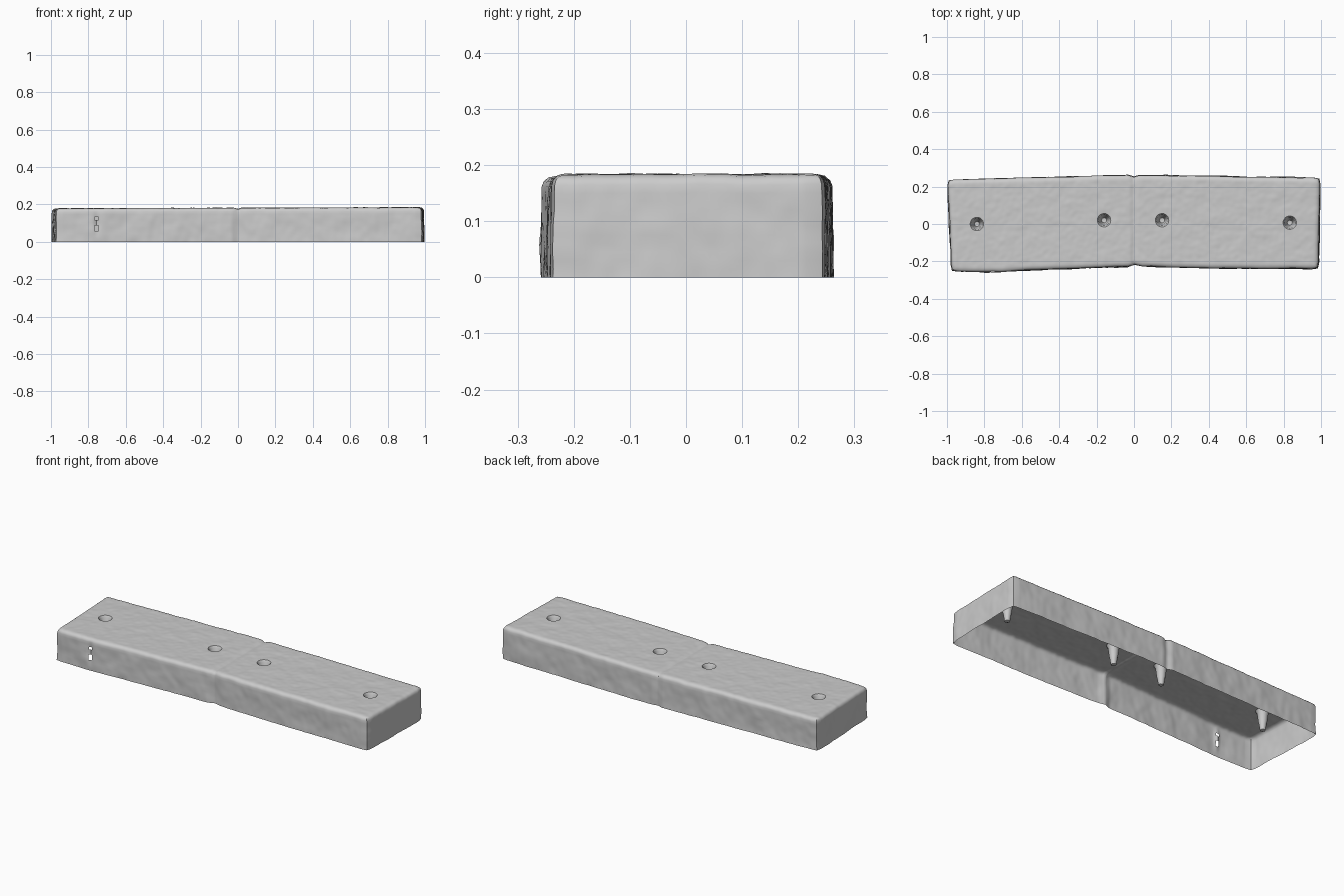
import bpy, bmesh, math
from mathutils import Vector, noise

if "Cube" in bpy.data.objects:
    bpy.data.objects.remove(bpy.data.objects["Cube"])

NX, NY, RIM = 196, 46, 0.022

# Plan outline of the slightly bowed block, with a groove at mid length
FRONT = [(-1, -.251), (-.85, -.257), (-.75, -.256), (-.65, -.248), (-.4, -.240),
         (-.04, -.227), (0, -.216), (.04, -.226), (.4, -.236), (1, -.239)]
BACK = [(-1, .236), (-.5, .249), (-.03, .261), (0, .252), (.03, .260), (.3, .258), (1, .246)]


def interp(pts, x):
    for (x0, y0), (x1, y1) in zip(pts, pts[1:]):
        if x <= x1:
            return y0 + (y1 - y0) * (x - x0) / (x1 - x0)
    return pts[-1][1]


def n(x, y, z, freq):
    return noise.noise(Vector((x, y, z)) * freq)


def plan(i, j):
    u, v = -1 + 2 * i / NX, j / NY
    xl, xr = -.974 - .02 * v + RIM, .984 + .009 * v - RIM
    y0, y1 = interp(FRONT, u) + RIM, interp(BACK, u) - RIM
    return xl + (u + 1) / 2 * (xr - xl), y0 + v * (y1 - y0)


def top_z(x, y):
    dip = -.006 * math.exp(-(x / .012) ** 2)
    return .181 + .003 * x + dip + .0022 * n(x, y, 0, 14) + .0016 * n(x, y, 3, 40)


bm = bmesh.new()

# Rough top face
grid = []
for i in range(NX + 1):
    col = []
    for j in range(NY + 1):
        x, y = plan(i, j)
        col.append(bm.verts.new((x, y, top_z(x, y))))
    grid.append(col)
for i in range(NX):
    for j in range(NY):
        bm.faces.new((grid[i][j], grid[i + 1][j], grid[i + 1][j + 1], grid[i][j + 1]))

# Four tapered pits: square grid rings become round rings going down
RINGS = [(0, -.115), (.014, -.110), (.022, -.065), (.029, -.012), (.036, -.001)]
for px, py in [(-.84, 0), (-.16, .02), (.15, .02), (.833, .007)]:
    ci, cj = min(((i, j) for i in range(5, NX - 4) for j in range(5, NY - 4)),
                 key=lambda k: (grid[k[0]][k[1]].co.xy - Vector((px, py))).length)
    cz = top_z(px, py)
    for di in range(-4, 5):
        for dj in range(-4, 5):
            r, dz = RINGS[max(abs(di), abs(dj))]
            a = math.atan2(dj, di)
            grid[ci + di][cj + dj].co = (px + r * math.cos(a), py + r * math.sin(a), cz + dz)

# Rounded rim and uneven walls, open underneath
loop = ([(i, 0) for i in range(NX)] + [(NX, j) for j in range(NY)]
        + [(i, NY) for i in range(NX, 0, -1)] + [(0, j) for j in range(NY, 0, -1)])
LEVELS = [(.010, .985), (.003, .95), (0, .90)] + [(0, .9 - .9 * k / 11) for k in range(1, 12)]
prev = [grid[i][j] for i, j in loop]
count = len(loop)
for inset, h in LEVELS:
    row = []
    for i, j in loop:
        ox = (i == NX) - (i == 0)
        oy = (j == NY) - (j == 0)
        out = Vector((ox, oy, 0)) * (.75 if ox and oy else 1)
        p = grid[i][j].co.copy()
        z = p.z * h
        rough = .0045 * n(p.x, p.y, z, 9) + .002 * n(p.x, p.y, z, 28)
        flare = .005 * (1 - h) if ox else .002 * (1 - h)
        # Dent near the left end of the front wall
        dent = 0
        if oy < 0:
            dent = .012 * math.exp(-((p.x + .755) / .012) ** 2 - ((z - .1) / .045) ** 2)
        p += out * (RIM - inset + flare + rough * min(1, 2 * (1 - h) + .4) - dent)
        row.append(bm.verts.new((p.x, p.y, z)))
    for k in range(count):
        m = (k + 1) % count
        bm.faces.new((prev[k], row[k], row[m], prev[m]))
    prev = row

# Two small breaks through the dented wall
bm.faces.ensure_lookup_table()
broken = []
for f in bm.faces:
    c = f.calc_center_median()
    if c.y < -.22 and abs(c.x + .755) < .008 and (.065 < c.z < .082 or .11 < c.z < .125):
        broken.append(f)
bmesh.ops.delete(bm, geom=broken, context='FACES')
bmesh.ops.recalc_face_normals(bm, faces=bm.faces)

mesh = bpy.data.meshes.new("stone_block")
bm.to_mesh(mesh)
bm.free()
block = bpy.data.objects.new("stone_block", mesh)
bpy.context.collection.objects.link(block)
bpy.context.view_layer.objects.active = block
block.select_set(True)
bpy.ops.object.shade_smooth_by_angle(angle=math.radians(40))
